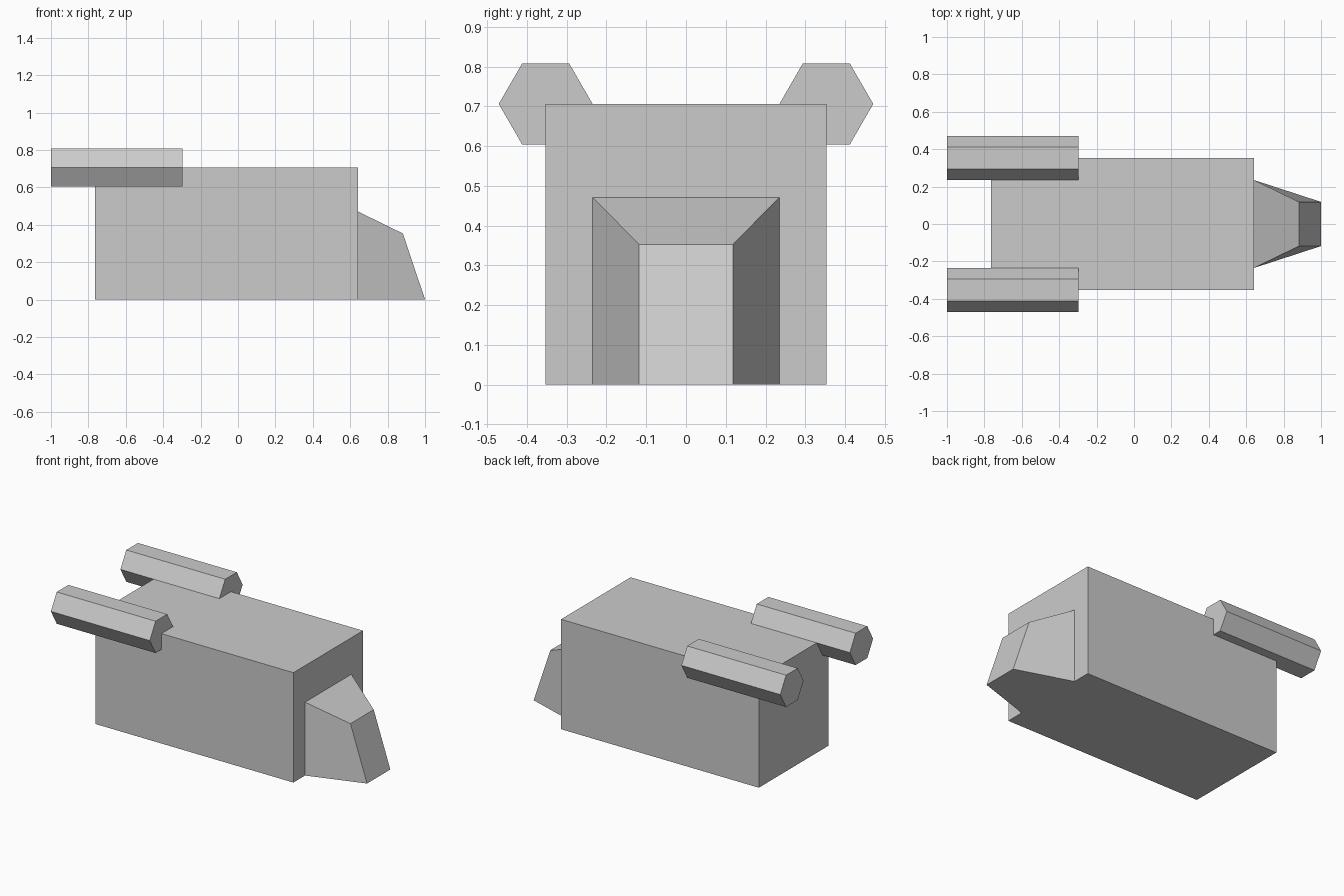
import bpy
import bmesh
from math import cos, sin, tau

if "Cube" in bpy.data.objects:
    bpy.data.objects.remove(bpy.data.objects["Cube"], do_unlink=True)

# Single flat grey
grey = bpy.data.materials.new("light_grey")
grey.use_nodes = True
colour = (0.6, 0.6, 0.6, 1)
grey.diffuse_color = colour
grey.node_tree.nodes["Principled BSDF"].inputs["Base Color"].default_value = colour


def loft(name, start, end):
    """Closed solid joining two matching outlines of (x, y, z) points."""
    bm = bmesh.new()
    a = [bm.verts.new(p) for p in start]
    b = [bm.verts.new(p) for p in end]
    bm.faces.new(a)
    bm.faces.new(b)
    for i in range(len(a)):
        j = (i + 1) % len(a)
        bm.faces.new((a[i], a[j], b[j], b[i]))
    bmesh.ops.recalc_face_normals(bm, faces=bm.faces)
    mesh = bpy.data.meshes.new(name)
    bm.to_mesh(mesh)
    bm.free()
    mesh.materials.append(grey)
    obj = bpy.data.objects.new(name, mesh)
    bpy.context.collection.objects.link(obj)
    return obj


def section(x_low, x_high, half_width, height):
    """Four-sided outline standing on the ground, optionally raked in x."""
    return [(x_low, -half_width, 0), (x_low, half_width, 0),
            (x_high, half_width, height), (x_high, -half_width, height)]


def hexagon(x, y, z, radius):
    return [(x, y + radius * cos(tau * i / 6), z + radius * sin(tau * i / 6))
            for i in range(6)]


# Main box and tapered nose with a raked end
WIDTH, HEIGHT, NOSE_X = 0.353, 0.706, 0.641
loft("body", section(-0.765, -0.765, WIDTH, HEIGHT),
     section(NOSE_X, NOSE_X, WIDTH, HEIGHT))
loft("nose", section(NOSE_X, NOSE_X, 0.235, 0.471),
     section(1, 0.882, 0.118, 0.353))

# Hexagonal bars along the two upper rear edges
for side, name in ((1, "left_bar"), (-1, "right_bar")):
    loft(name, hexagon(-1, side * WIDTH, HEIGHT, 0.118),
         hexagon(-0.297, side * WIDTH, HEIGHT, 0.118))
